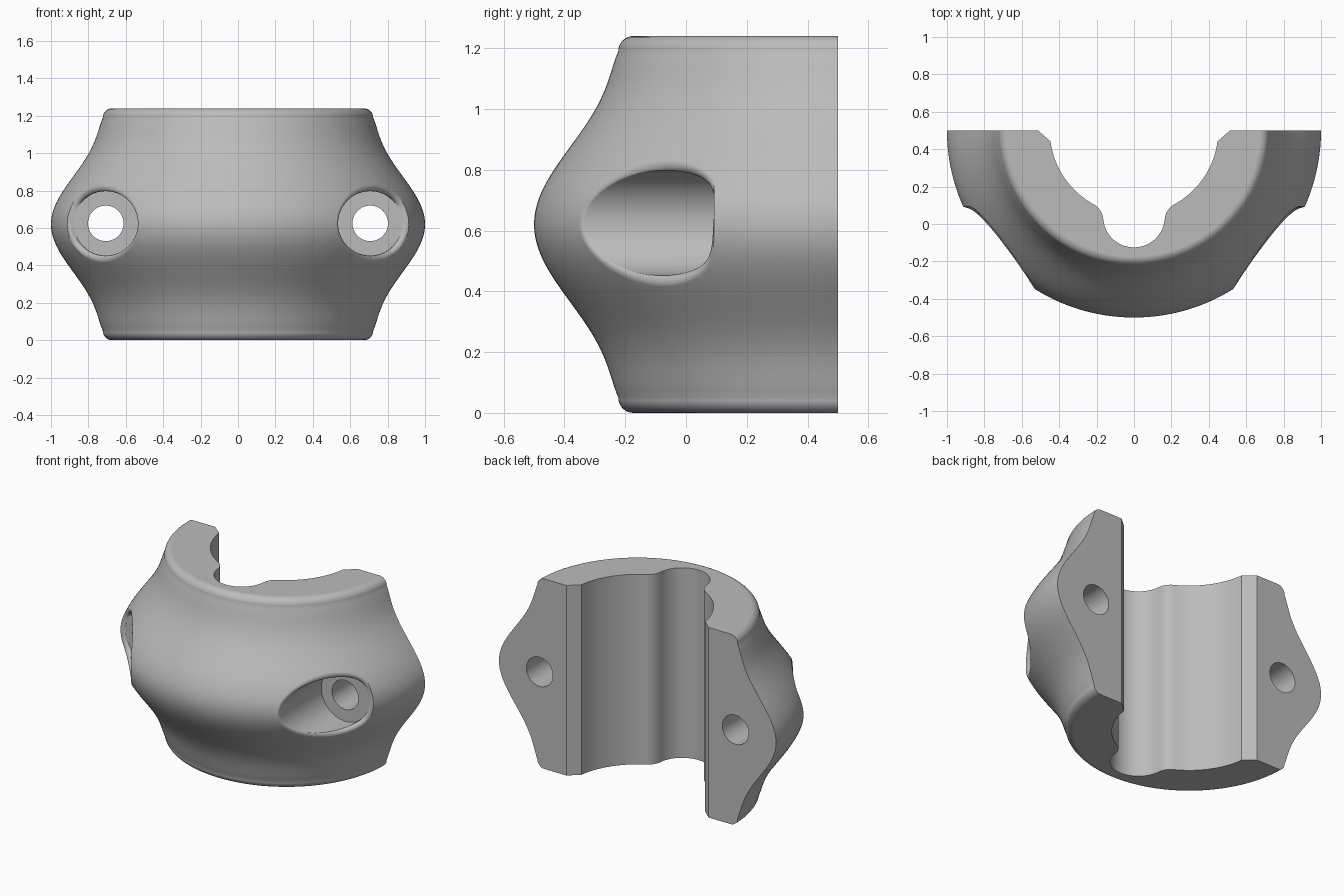
import bpy, bmesh
from math import pi, sin, cos, sqrt, atan2, radians

old = bpy.data.objects.get("Cube")
if old:
    bpy.data.objects.remove(old, do_unlink=True)

HEIGHT, MID, AXIS_Y = 1.24, 0.62, 0.5
HOLE_X, HOLE_Z, BORE_R, BOLT_R = 0.707, 0.625, 0.172, 0.095
FLOOR_Y, ROUND = 0.095, 0.02

metal = bpy.data.materials.new("grey metal")
metal.use_nodes = True
grey = (0.5, 0.5, 0.5, 1)
metal.diffuse_color = grey
metal.node_tree.nodes["Principled BSDF"].inputs["Base Color"].default_value = grey


def make_object(name, bm):
    bmesh.ops.recalc_face_normals(bm, faces=bm.faces[:])
    mesh = bpy.data.meshes.new(name)
    bm.to_mesh(mesh)
    bm.free()
    mesh.materials.append(metal)
    obj = bpy.data.objects.new(name, mesh)
    bpy.context.scene.collection.objects.link(obj)
    return obj


def loft(bm, rings, closed):
    """Skin a list of point rings and cap both ends."""
    rows = [[bm.verts.new(p) for p in ring] for ring in rings]
    n = len(rows[0])
    for a, b in zip(rows, rows[1:]):
        for i in range(n if closed else n - 1):
            j = (i + 1) % n
            bm.faces.new((a[i], a[j], b[j], b[i]))
    bm.faces.new(rows[0])
    bm.faces.new(rows[-1])
    return rows


def arc(cx, cy, r, start, end, steps):
    return [(cx + r * cos(start + (end - start) * i / steps),
             cy + r * sin(start + (end - start) * i / steps)) for i in range(steps + 1)]


def body_radius(z):
    u = (z - MID) ** 2
    return 1 - u * (2.248 - 7.12 * u + 8.7 * u * u)


# Bulged half body: ogee side with rounded rims
side = [(body_radius(z), z) for z in (MID + 0.57 * i / 28 for i in range(-28, 29))]
rim = arc(0.673, HEIGHT - 0.05, 0.05, radians(10), pi / 2, 7)
profile = [(r, HEIGHT - z) for r, z in reversed(rim)] + side + rim
SEGMENTS = 96
bm = bmesh.new()
rows = loft(bm, [[(-r * cos(pi * i / SEGMENTS), AXIS_Y - r * sin(pi * i / SEGMENTS), z)
                  for i in range(SEGMENTS + 1)] for r, z in profile], False)
bm.faces.new([row[0] for row in rows] + [row[-1] for row in reversed(rows)])
body = make_object("clamp_half", bm)

# Bore outline: chamfered mouth, large arc, blend and small central groove
big_r, small_r, small_y, blend, bx, by = 0.45, 0.165, 0.04, 0.1, 0.264, 0.0175
to_big = atan2(AXIS_Y - by, -bx)
to_small = atan2(small_y - by, -bx)
right = [(0.613, 0.6), (0.513, AXIS_Y)]
right += arc(0, AXIS_Y, big_r, -0.13, to_big - pi, 24)
right += arc(bx, by, blend, to_big, to_small, 12)[1:]
right += arc(0, small_y, small_r, to_small - pi, -pi / 2, 20)[1:]
# keep the blend centre side consistent, then mirror across x
outline = right + [(-x, y) for x, y in reversed(right[:-1])]
bm = bmesh.new()
loft(bm, [[(x, y, z) for x, y in outline] for z in (-0.2, HEIGHT + 0.2)], True)
cutters = [make_object("bore_cutter", bm)]


def surface_y(x, z):
    return AXIS_Y - sqrt(max(body_radius(z) ** 2 - x * x, 1e-4))


def recess_section(a):
    """Section of the bolt recess at angle a: straight wall, then rounded lip."""
    def f(t):
        return surface_y(HOLE_X + t * cos(a), HOLE_Z + t * sin(a))
    t = BORE_R + ROUND
    for _ in range(12):
        m = (f(t + 0.002) - f(t - 0.002)) / 0.004
        k = sqrt(1 + m * m)
        t = 0.5 * t + 0.5 * (BORE_R + ROUND + ROUND * m / k)
    yc = f(t) + ROUND / k
    end = 2 * pi + atan2(-1, m)
    lip = [(r, min(y, FLOOR_Y - 0.0004 * (i + 1))) for i, (r, y) in
           enumerate(arc(BORE_R + ROUND, yc, ROUND, pi, end, 6))]
    r, y = lip[-1]
    return [(BORE_R, FLOOR_Y)] + lip + [(r + 0.03 * m / k, y - 0.03 / k), (r + 0.03 * m / k, -0.8)]


# Bolt recesses with rounded lips, and the through holes
ROUND_SEGS = 72
angles = [2 * pi * i / ROUND_SEGS for i in range(ROUND_SEGS)]
sections = [recess_section(a) for a in angles]
for label, s in (("left", 1), ("right", -1)):
    bm = bmesh.new()
    loft(bm, [[(s * (HOLE_X + sec[j][0] * cos(a)), sec[j][1], HOLE_Z + sec[j][0] * sin(a))
               for a, sec in zip(angles, sections)] for j in range(len(sections[0]))], True)
    cutters.append(make_object(label + "_recess_cutter", bm))
    bm = bmesh.new()
    loft(bm, [[(s * HOLE_X + BOLT_R * cos(a), y, HOLE_Z + BOLT_R * sin(a)) for a in angles]
              for y in (-0.1, 0.7)], True)
    cutters.append(make_object(label + "_bolt_cutter", bm))

# Cut everything out of the body
bpy.context.view_layer.objects.active = body
body.select_set(True)
for cutter in cutters:
    cutter.hide_render = True
    mod = body.modifiers.new("cut", "BOOLEAN")
    mod.operation = "DIFFERENCE"
    mod.solver = "EXACT"
    mod.object = cutter
    bpy.ops.object.modifier_apply(modifier=mod.name)
for cutter in cutters:
    bpy.data.objects.remove(cutter, do_unlink=True)

# Smooth shading with crisp edges and flat faces
bpy.ops.object.shade_smooth_by_angle(angle=radians(25))
weighted = body.modifiers.new("weighted normals", "WEIGHTED_NORMAL")
weighted.keep_sharp = True
